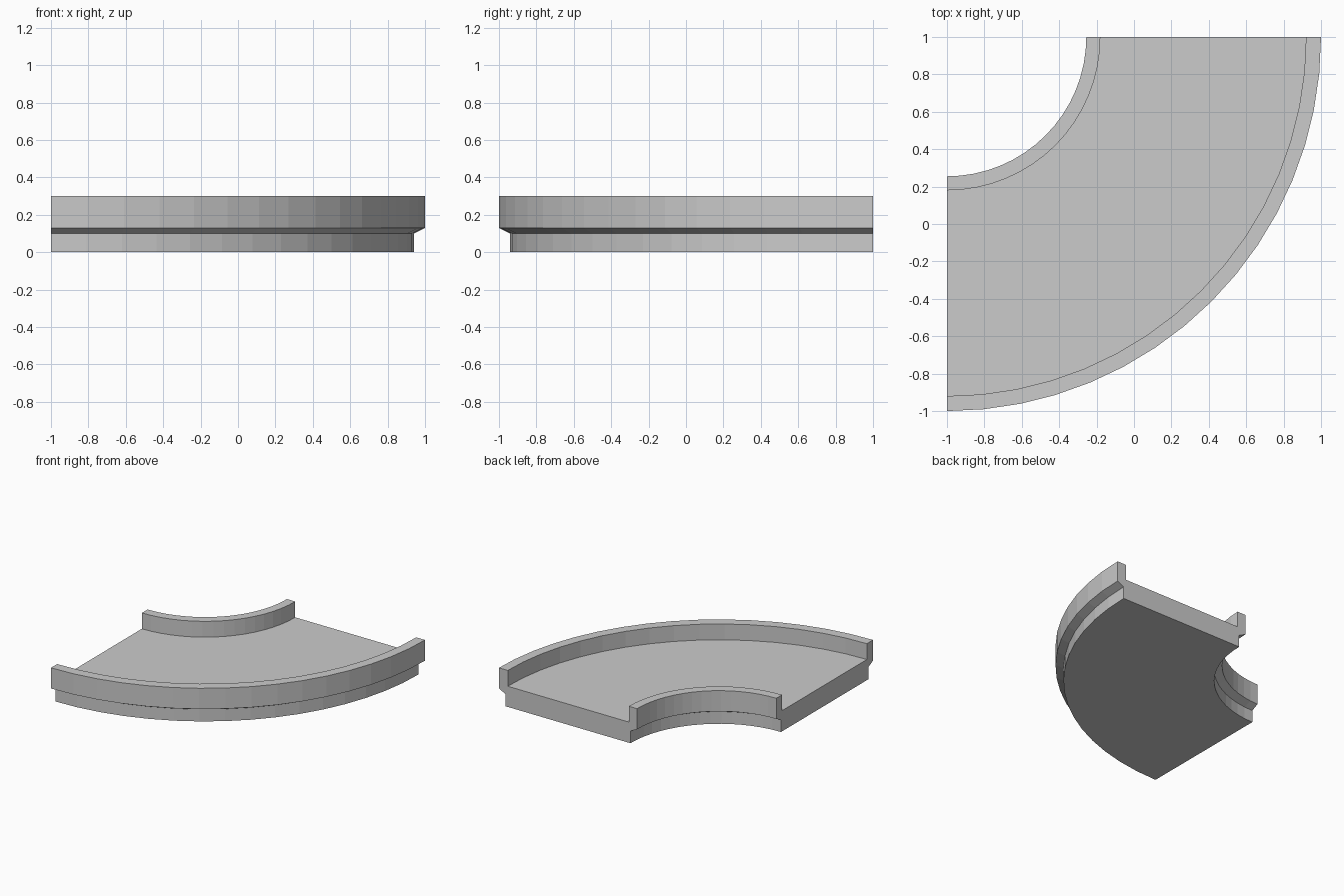
import bpy, bmesh, math
from mathutils import Vector

if "Cube" in bpy.data.objects:
    bpy.data.objects.remove(bpy.data.objects["Cube"])

SEGMENTS = 16
PIVOT = Vector((-1, 1, 0))

# Cross-section (radius, height): base, flared lips, side walls and sunken floor
profile = [(0.805, 0), (1.94, 0), (1.94, 0.10), (2.0, 0.13), (2.0, 0.30),
           (1.92, 0.30), (1.92, 0.17), (0.82, 0.17), (0.82, 0.30),
           (0.745, 0.30), (0.745, 0.13), (0.805, 0.10)]

bm = bmesh.new()

# Start end face, facing along -x
verts = [bm.verts.new(PIVOT + Vector((0, -r, z))) for r, z in profile]
start = bm.faces.new(verts)

# Sweep a quarter turn, keeping both end faces
bmesh.ops.spin(bm, geom=verts + list(start.edges) + [start], cent=PIVOT,
               axis=(0, 0, 1), angle=math.pi / 2, steps=SEGMENTS,
               use_duplicate=False)

# Restore the start cap if the sweep consumed it
bm.verts.ensure_lookup_table()
if not any(all(abs(v.co.x + 1) < 1e-4 for v in f.verts) for f in bm.faces):
    rim = [v for v in bm.verts if abs(v.co.x + 1) < 1e-4]
    ordered = [min(rim, key=lambda v: (v.co - PIVOT - Vector((0, -r, z))).length)
               for r, z in profile]
    bm.faces.new(ordered)

bmesh.ops.remove_doubles(bm, verts=bm.verts, dist=1e-5)
bmesh.ops.recalc_face_normals(bm, faces=bm.faces)

mesh = bpy.data.meshes.new("curved_channel")
bm.to_mesh(mesh)
bm.free()
channel = bpy.data.objects.new("curved_channel", mesh)
bpy.context.collection.objects.link(channel)
